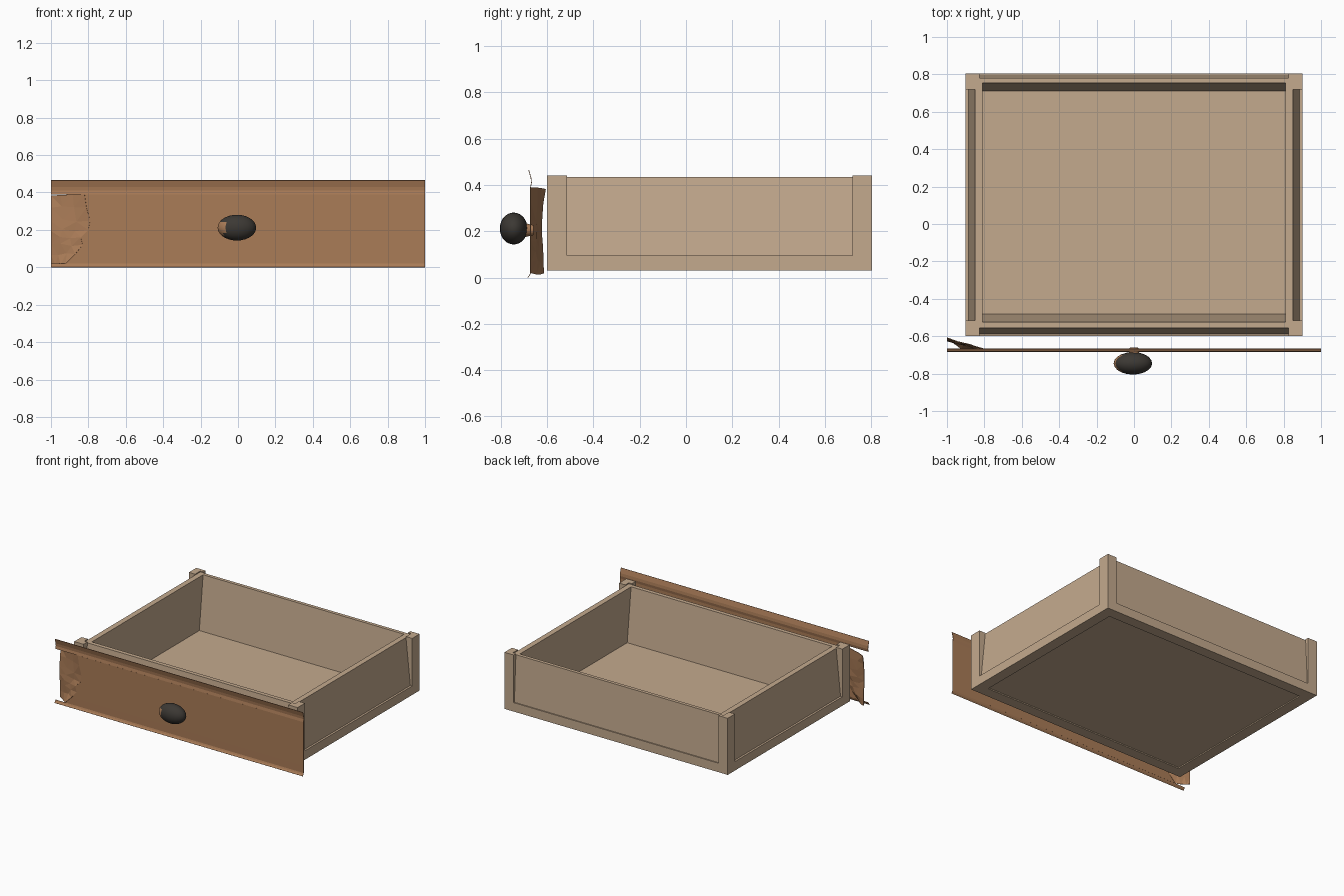
import bpy, bmesh, math, random

random.seed(4)
cube = bpy.data.objects.get("Cube")
if cube:
    bpy.data.objects.remove(cube, do_unlink=True)


def material(name, rgb):
    m = bpy.data.materials.new(name)
    m.use_nodes = True
    m.diffuse_color = (*rgb, 1)
    m.node_tree.nodes["Principled BSDF"].inputs["Base Color"].default_value = (*rgb, 1)
    return m


pale_wood = material("pale wood", (0.55, 0.40, 0.27))
brown_wood = material("brown wood", (0.40, 0.20, 0.095))
dark_metal = material("dark metal", (0.045, 0.04, 0.034))


def make(name, bm, *mats, smooth=None):
    bmesh.ops.recalc_face_normals(bm, faces=bm.faces)
    mesh = bpy.data.meshes.new(name)
    bm.to_mesh(mesh)
    bm.free()
    ob = bpy.data.objects.new(name, mesh)
    bpy.context.collection.objects.link(ob)
    for m in mats:
        mesh.materials.append(m)
    if smooth:
        bpy.ops.object.select_all(action="DESELECT")
        ob.select_set(True)
        bpy.context.view_layer.objects.active = ob
        bpy.ops.object.shade_smooth_by_angle(angle=math.radians(smooth))
    return ob


def thicken(ob, amount):
    mod = ob.modifiers.new("thickness", "SOLIDIFY")
    mod.thickness = amount
    mod.offset = 0


# Drawer tray: rectangular rings from the recessed underside, up the leaning
# outer panels, over the rim and down to the floor
rings = [  # half width, front y, back y, z
    (0.82, -0.52, 0.725, 0.038), (0.82, -0.52, 0.725, 0.03),
    (0.90, -0.60, 0.805, 0.03), (0.90, -0.60, 0.805, 0.095),
    (0.885, -0.588, 0.797, 0.095), (0.85, -0.555, 0.78, 0.435),
    (0.81, -0.525, 0.755, 0.435), (0.81, -0.48, 0.712, 0.045)]
bm = bmesh.new()
loops = [[bm.verts.new(p) for p in ((-w, f, z), (w, f, z), (w, b, z), (-w, b, z))]
         for w, f, b, z in rings]
for lo, hi in zip(loops, loops[1:]):
    for i in range(4):
        j = (i + 1) % 4
        bm.faces.new((lo[i], lo[j], hi[j], hi[i]))
bm.faces.new(loops[0])
bm.faces.new(loops[-1])
make("drawer_tray", bm, pale_wood)

# L-shaped corner posts, one for each corner
for side, sx in (("left", 1), ("right", -1)):
    for end, y, sy, t in (("front", -0.60, 1, 0.045), ("back", 0.805, -1, 0.025)):
        outline = ((0, 0), (0.075, 0), (0.075, t), (0.05, t), (0.05, 0.085), (0, 0.085))
        bm = bmesh.new()
        base = bm.faces.new([bm.verts.new((sx * (0.90 - a), y + sy * b, 0.095)) for a, b in outline])
        top = bmesh.ops.extrude_face_region(bm, geom=[base])["geom"]
        bmesh.ops.translate(bm, vec=(0, 0, 0.347),
                            verts=[v for v in top if isinstance(v, bmesh.types.BMVert)])
        make(f"{end}_{side}_post", bm, pale_wood)

# Front board: thin moulded sheet with a ragged gap at one end
profile = ((0, -0.684), (0.01, -0.676), (0.02, -0.672), (0.39, -0.672),
           (0.41, -0.668), (0.43, -0.67), (0.465, -0.68))
ragged = ((0.02, -0.92), (0.07, -0.87), (0.12, -0.83), (0.16, -0.84), (0.20, -0.80),
          (0.25, -0.79), (0.32, -0.81), (0.39, -0.82))
bm = bmesh.new()


def strip(rows):
    verts = [[bm.verts.new(p) for p in row] for row in rows]
    for a, b in zip(verts, verts[1:]):
        for i in range(len(a) - 1):
            bm.faces.new((a[i], a[i + 1], b[i + 1], b[i]))


for part in (profile[:3], profile[3:]):
    strip([[(-1, y, z), (1, y, z)] for z, y in part])
strip([[(x, -0.672, z), (1, -0.672, z)] for z, x in ragged])
bmesh.ops.remove_doubles(bm, verts=bm.verts, dist=0.0005)
thicken(make("front_board", bm, brown_wood), 0.003)

# Splintered wood bent back behind the gap
bm = bmesh.new()
rows = []
for z, x in ragged:
    waist = 0.016 * math.sin(math.pi * z / 0.4)
    row = [(x, -0.671, z)]
    for t in (0.35, 0.7, 1):
        y = -0.662 + (0.054 - waist) * t + random.uniform(-0.006, 0.003)
        row.append((x + (-1 - x) * t, y, z + random.uniform(-0.008, 0.008)))
    rows.append(row)
strip(rows)
bmesh.ops.triangulate(bm, faces=bm.faces)
thicken(make("splintered_end", bm, brown_wood), 0.004)

# Knob: flattened ball with a worn patch at one side
bm = bmesh.new()
bmesh.ops.create_uvsphere(bm, u_segments=20, v_segments=14, radius=1)
for v in bm.verts:
    v.co = (v.co.x * 0.103 - 0.006, v.co.y * 0.06 - 0.745, v.co.z * 0.069 + 0.212)
for f in bm.faces:
    c = f.calc_center_median()
    f.material_index = int(c.x < -0.07 and 0.17 < c.z < 0.245)
make("knob", bm, dark_metal, brown_wood, smooth=40)

# Knob stem joining the board
bm = bmesh.new()
bmesh.ops.create_cone(bm, cap_ends=True, segments=12, radius1=0.035, radius2=0.022, depth=0.06)
for v in bm.verts:
    v.co = (v.co.x, v.co.z - 0.69, v.co.y + 0.205)
make("knob_stem", bm, brown_wood, smooth=40)
